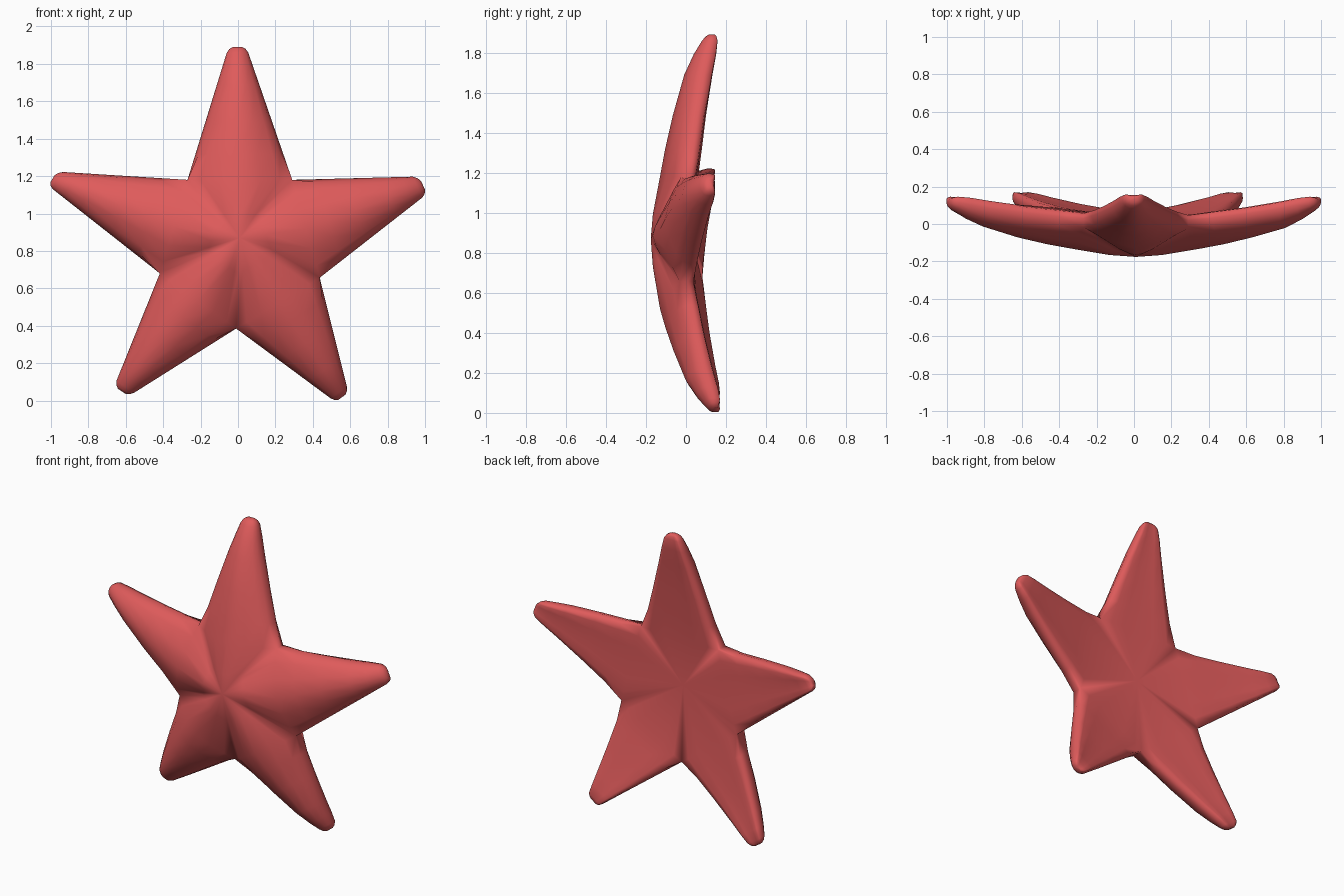
import bpy, bmesh
from mathutils import Vector

if "Cube" in bpy.data.objects:
    bpy.data.objects.remove(bpy.data.objects["Cube"])

mat = bpy.data.materials.new("coral red")
mat.diffuse_color = (0.74, 0.105, 0.105, 1)
mat.use_nodes = True
mat.node_tree.nodes["Principled BSDF"].inputs["Base Color"].default_value = mat.diffuse_color

# Outline in (x, z): notches between arms, and the two tip corners of each arm (clockwise from top)
notches = [(-0.27, 1.18), (0.29, 1.18), (0.437, 0.657), (-0.01, 0.385), (-0.418, 0.68)]
notch_y = [0.01, 0.0, -0.01, 0.01, 0.035]      # small depth shift of each notch
tips = [((-0.06, 1.86), (0.055, 1.86)),
        ((0.935, 1.197), (0.985, 1.085)),
        ((0.582, 0.075), (0.495, 0.012)),
        ((-0.555, 0.042), (-0.65, 0.105)),
        ((-0.99, 1.13), (-0.935, 1.222))]
tip_y = [0.0, -0.012, 0.012, 0.012, -0.012]
centre = Vector((0, 0.87))

# Stations along an arm: position, front y, edge y, back y
stations = [(0.0, -0.13, 0.02, 0.052),
            (0.2, -0.105, 0.035, 0.072),
            (0.45, -0.066, 0.058, 0.095),
            (0.75, -0.01, 0.09, 0.13),
            (0.9, 0.038, 0.112, 0.15),
            (1.0, 0.08, 0.125, 0.158)]
# Half section: across at base, across on the arm, front height at base, at tip, back height
section = [(0.0, 0.0, 1.0, 1.0, 0.9), (0.4, 0.4, 0.81, 0.9, 0.93),
           (0.75, 0.75, 0.54, 0.66, 1.0), (1.0, 0.93, 0.3, 0.37, 0.85)]

bm = bmesh.new()
front_mid = bm.verts.new((0.01, -0.176, 0.87))
back_mid = bm.verts.new((0, 0.03, 0.87))


def ring(a, b, s, f, e, k, ya=0.0, yb=0.0):
    """Closed cross-section from edge a over the front to edge b, then along the back."""
    mid, half = (a + b) / 2, (b - a) / 2
    w = min(1, s * 5)

    def vert(u, t, top):
        p = mid + half * u
        dy = ya + (yb - ya) * (u + 1) / 2
        return bm.verts.new((p.x, e + dy + (top - e - (dy if top == f and s < 0.5 else 0)) * t, p.y))

    def front(row, side):
        u0, u1, h0, h1, g = row
        return vert(side * (u0 + (u1 - u0) * w), h0 + (h1 - h0) * s, f)

    def back(row, side):
        u0, u1, h0, h1, g = row
        return vert(side * (u0 + (u1 - u0) * w), g, k)
    out = [vert(-1, 0, f)]
    out += [front(r, -1) for r in reversed(section)]
    out += [front(r, 1) for r in section[1:]]
    out += [vert(1, 0, f)]
    out += [back(r, 1) for r in reversed(section)]
    out += [back(r, -1) for r in section[1:]]
    return out


for i in range(5):
    j2 = (i + 1) % 5
    na, nb = Vector(notches[i]), Vector(notches[j2])
    ta, tb = Vector(tips[i][0]), Vector(tips[i][1])
    rings = []
    for s, f, e, k in stations:
        t = tip_y[i] * s
        rings.append(ring(na.lerp(ta, s), nb.lerp(tb, s), s, f + t, e + t, k + t,
                          notch_y[i] * (1 - s), notch_y[j2] * (1 - s)))
    # Rounded arm tip
    mid, t = (ta + tb) / 2, tip_y[i]
    out = (mid - centre).normalized()
    for d, w, f, e, k in ((0.02, 0.75, 0.097, 0.128, 0.153), (0.031, 0.42, 0.114, 0.13, 0.145)):
        rings.append(ring(mid + (ta - mid) * w + out * d, mid + (tb - mid) * w + out * d,
                          1, f + t, e + t, k + t))
    n = len(rings[0])
    for r, q in zip(rings, rings[1:]):
        for j in range(n):
            bm.faces.new((r[j], r[(j + 1) % n], q[(j + 1) % n], q[j]))
    bm.faces.new(rings[-1])
    # Central body: front spans points 1..7, back spans 9..15 of the base ring.
    # Half-way points give the middle a softly domed front.
    base = rings[0]
    dome = []
    for v in base[1:8]:
        p = front_mid.co.lerp(v.co, 0.4)
        dome.append(bm.verts.new((p.x, p.y - 0.008, p.z)))
    for j in range(6):
        bm.faces.new((front_mid, dome[j], dome[j + 1]))
        bm.faces.new((dome[j], base[j + 1], base[j + 2], dome[j + 1]))
    for j in range(9, 15):
        bm.faces.new((back_mid, base[j], base[j + 1]))

# Join the arms along the shared notch columns
bmesh.ops.remove_doubles(bm, verts=bm.verts, dist=0.0005)
bmesh.ops.recalc_face_normals(bm, faces=bm.faces)
for f in bm.faces:
    f.smooth = True
me = bpy.data.meshes.new("starfish_body")
bm.to_mesh(me)
bm.free()
me.materials.append(mat)
ob = bpy.data.objects.new("starfish_body", me)
bpy.context.collection.objects.link(ob)
